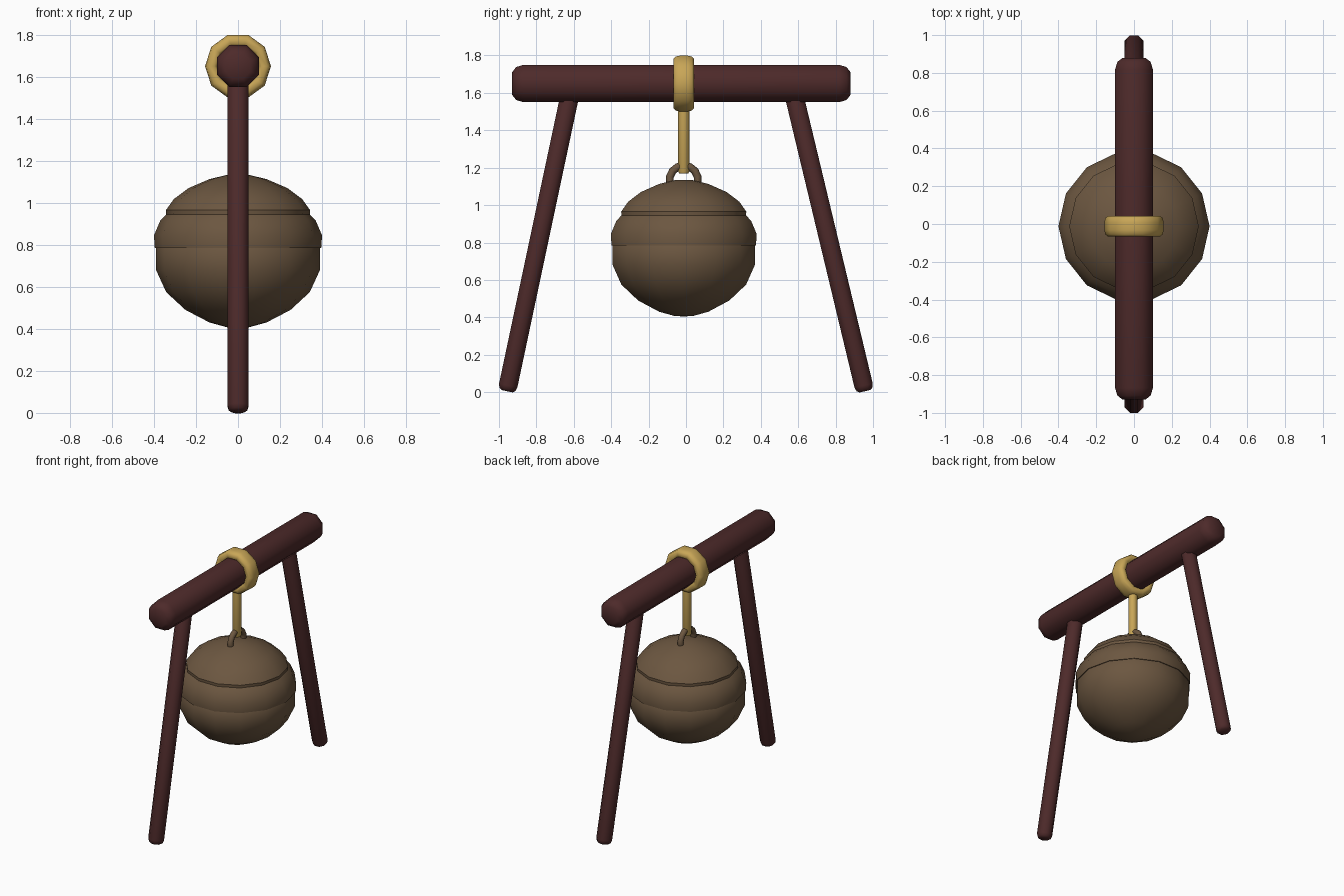
import bpy, bmesh
from math import sin, cos, pi, radians
from mathutils import Vector

if "Cube" in bpy.data.objects:
    bpy.data.objects.remove(bpy.data.objects["Cube"])


def material(name, rgb):
    m = bpy.data.materials.new(name)
    m.diffuse_color = (*rgb, 1)
    m.use_nodes = True
    m.node_tree.nodes["Principled BSDF"].inputs["Base Color"].default_value = m.diffuse_color
    return m


WOOD = material("dark_wood", (0.075, 0.023, 0.023))
GOLD = material("gold", (0.58, 0.38, 0.095))
BRONZE = material("bronze", (0.15, 0.095, 0.052))
CY = -0.012  # hanging parts sit slightly off centre


def finish(obj, mat, angle):
    obj.data.materials.append(mat)
    bpy.ops.object.select_all(action='DESELECT')
    obj.select_set(True)
    bpy.context.view_layer.objects.active = obj
    bpy.ops.object.shade_smooth_by_angle(angle=radians(angle))


def lathe(name, profile, sides, mat, loc=(0, 0, 0), axis=(0, 0, 1),
          phase=0.0, closed=False, angle=35):
    """Revolve (radius, height) points around an axis."""
    bm = bmesh.new()
    rings = []
    for r, h in profile:
        if r == 0:
            rings.append([bm.verts.new((0, 0, h))] * sides)
        else:
            rings.append([bm.verts.new((r * cos(phase + 2 * pi * i / sides),
                                        r * sin(phase + 2 * pi * i / sides), h))
                          for i in range(sides)])
    pairs = list(zip(rings, rings[1:]))
    if closed:
        pairs.append((rings[-1], rings[0]))
    for a, b in pairs:
        for i in range(sides):
            j = (i + 1) % sides
            quad = list(dict.fromkeys((a[i], a[j], b[j], b[i])))
            bm.faces.new(quad)
    bmesh.ops.recalc_face_normals(bm, faces=bm.faces)
    me = bpy.data.meshes.new(name)
    bm.to_mesh(me)
    bm.free()
    obj = bpy.data.objects.new(name, me)
    bpy.context.collection.objects.link(obj)
    obj.location = loc
    if tuple(axis) != (0, 0, 1):
        obj.rotation_euler = Vector(axis).to_track_quat('Z', 'Y').to_euler()
    finish(obj, mat, angle)
    return obj


def pole(name, p, q, half, mat):
    """Eight-sided rod with rounded ends, flats facing along the axes."""
    p, q = Vector(p), Vector(q)
    n = (q - p).length
    r = half / cos(pi / 8)
    b = half * 0.62
    prof = [(0, 0), (r * 0.6, 0), (r * 0.88, b * 0.35), (r, b),
            (r, n - b), (r * 0.88, n - b * 0.35), (r * 0.6, n), (0, n)]
    return lathe(name, prof, 8, mat, p, (q - p).normalized(), pi / 8, angle=60)


# wooden frame
pole("crossbeam", (0, -0.93, 1.65), (0, 0.88, 1.65), 0.1, WOOD)
pole("front_leg", (0, -0.957, 0.005), (0, -0.61, 1.64), 0.05, WOOD)
pole("back_leg", (0, 0.957, 0.005), (0, 0.565, 1.64), 0.05, WOOD)

# ring around the beam
lathe("beam_ring",
      [(0.100, -0.04), (0.112, -0.055), (0.138, -0.055), (0.152, -0.043),
       (0.157, -0.02), (0.157, 0.02), (0.152, 0.043), (0.138, 0.055),
       (0.112, 0.055), (0.100, 0.04)],
      10, GOLD, (0, CY, 1.65), (0, 1, 0), closed=True, angle=60)

# hanging rod
lathe("hanging_rod", [(0, 1.17), (0.026, 1.17), (0.031, 1.18), (0.031, 1.53), (0, 1.53)],
      10, GOLD, (0, CY, 0), angle=50)

# loop on top of the bell
bpy.ops.mesh.primitive_torus_add(location=(0, CY, 1.135), rotation=(0, pi / 2, 0),
                                 major_segments=14, minor_segments=8,
                                 major_radius=0.076, minor_radius=0.021)
loop = bpy.context.object
loop.name = "bell_loop"
finish(loop, BRONZE, 60)

# round bell: lower bowl, and a lid with a raised band
lathe("bell_bowl", [(0.38, 0.80), (0.39, 0.785), (0.39, 0.68), (0.342, 0.575),
                    (0.25, 0.49), (0.135, 0.43), (0.05, 0.407), (0, 0.405)],
      14, BRONZE, (0, CY, 0), angle=40)
lathe("bell_lid", [(0, 0.785), (0.396, 0.785), (0.4, 0.845), (0.37, 0.915), (0.342, 0.945),
                   (0.343, 0.965), (0.305, 1.018), (0.235, 1.07), (0.135, 1.113),
                   (0.05, 1.133), (0, 1.135)],
      14, BRONZE, (0, CY, 0), angle=32)
